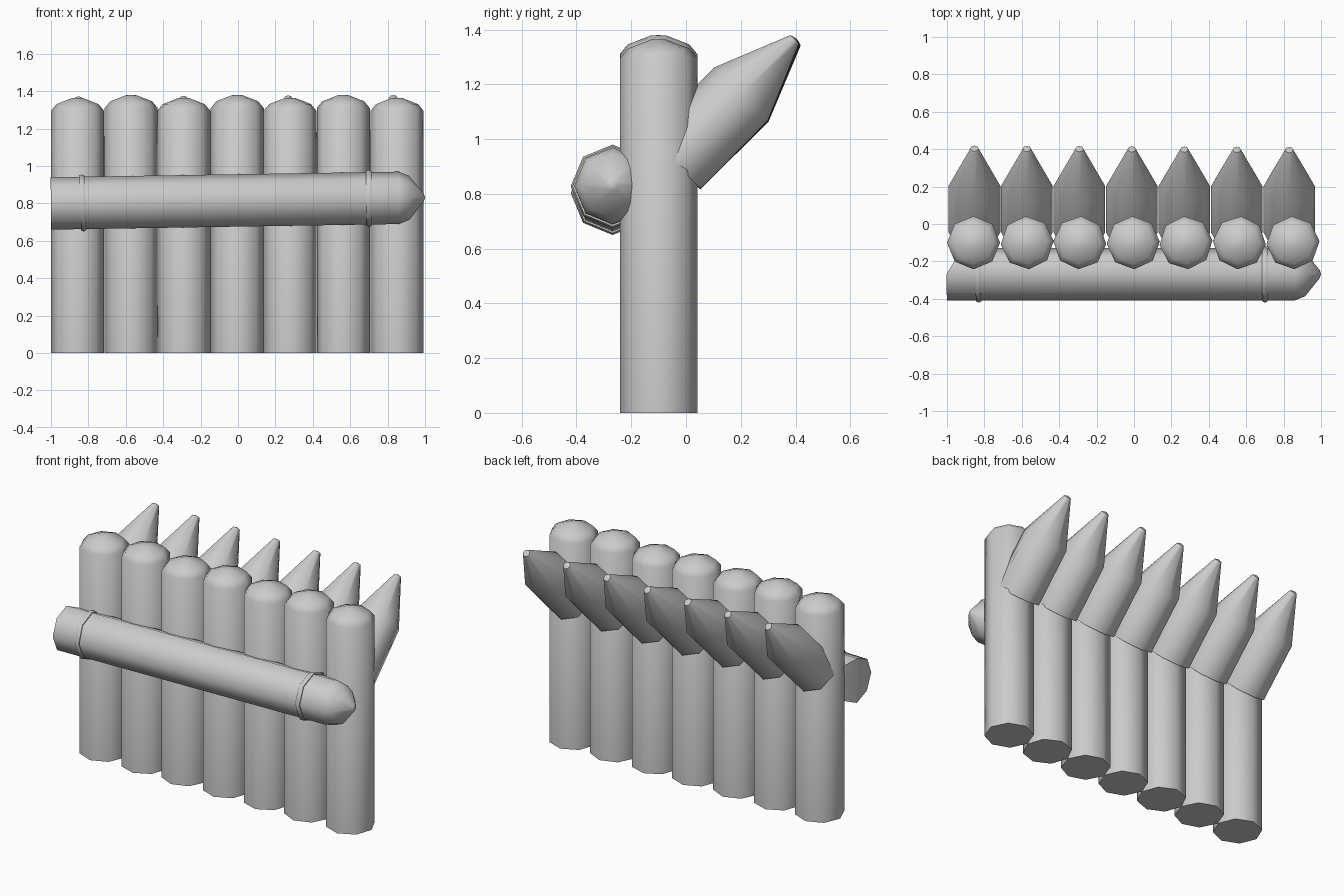
import bpy, bmesh, math
from mathutils import Matrix, Vector

if "Cube" in bpy.data.objects:
    bpy.data.objects.remove(bpy.data.objects["Cube"])


def lathe(name, profile, matrix, spin=0.0, sides=8):
    """Stack of rings (radius, height) around local z; radius 0 closes to a point."""
    bm = bmesh.new()
    rings = []
    for r, h in profile:
        if r == 0:
            rings.append([bm.verts.new((0, 0, h))])
        else:
            rings.append([bm.verts.new((r * math.cos(spin + 2 * math.pi * i / sides),
                                        r * math.sin(spin + 2 * math.pi * i / sides), h))
                          for i in range(sides)])
    for a, b in zip(rings, rings[1:]):
        for i in range(sides):
            j = (i + 1) % sides
            if len(a) == 1:
                bm.faces.new((a[0], b[j], b[i]))
            elif len(b) == 1:
                bm.faces.new((a[i], a[j], b[0]))
            else:
                bm.faces.new((a[i], a[j], b[j], b[i]))
    bmesh.ops.recalc_face_normals(bm, faces=bm.faces)
    bm.transform(matrix)
    return finish(name, bm)


def finish(name, bm):
    mesh = bpy.data.meshes.new(name)
    bm.to_mesh(mesh)
    bm.free()
    mesh.shade_smooth()
    mesh.set_sharp_from_angle(angle=math.radians(50))
    obj = bpy.data.objects.new(name, mesh)
    bpy.context.collection.objects.link(obj)
    return obj


def along(origin, direction):
    """Matrix placing local z along the direction, local x kept near world x or z."""
    return Matrix.Translation(origin) @ Vector(direction).to_track_quat('Z', 'Y').to_matrix().to_4x4()


# Upright posts with low domed tops, alternating slightly in height
post_x = [-0.858, -0.571, -0.29, -0.004, 0.278, 0.563, 0.85]
post_spin = [0, 4, -3, 2, 5, -4, 3]
for i, (x, s) in enumerate(zip(post_x, post_spin)):
    top = 1.38 if i % 2 else 1.365
    profile = [(0, 0), (0.142, 0), (0.142, top - 0.07), (0.112, top - 0.034),
               (0.03, top - 0.002), (0, top)]
    lathe(f"post_{i + 1}", profile, Matrix.Translation((x, -0.1, 0)), math.radians(s))

# Sharpened stakes leaning out behind the posts at 45 degrees
stake = [(0, 0), (0.138, 0), (0.138, 0.35), (0.022, 0.63), (0, 0.637)]
for i in range(7):
    x = -0.853 + 0.2805 * i
    lean = math.radians(45.4 - 0.15 * i)
    m = Matrix.Translation((x, -0.045, 0.915)) @ Matrix.Rotation(-lean, 4, 'X')
    lathe(f"stake_{i + 1}", stake, m)

# Cross log on the front, pointed at the right and slanted at the cut left end
start, end = Vector((-1.0, -0.268, 0.80)), Vector((1.0, -0.268, 0.832))
length = (end - start).length
frame = along(start, end - start)
log = lathe("cross_log", [(0, 0), (0.14, 0), (0.14, length - 0.14), (0.118, length - 0.085),
                          (0.02, length - 0.006), (0, length)], frame)
for v in log.data.vertices:
    if v.co.x < -0.9 and v.co.y > -0.25:
        v.co.x += 0.6 * (v.co.y + 0.268)

# Rope bands around the log
for name, x, tilt in (("left_band", -0.83, 0.02), ("right_band", 0.70, -0.01)):
    at = start.lerp(end, (x + 1) / 2)
    ring = [(0.139 + 0.014 * math.cos(a), 0.016 * math.sin(a))
            for a in [2 * math.pi * k / 6 for k in range(7)]]
    band = lathe(name, ring, along(at, (1, 0.0, 0.016 + tilt)))
    bm = bmesh.new()
    bm.from_mesh(band.data)
    bmesh.ops.remove_doubles(bm, verts=bm.verts, dist=0.0005)
    bmesh.ops.recalc_face_normals(bm, faces=bm.faces)
    bm.to_mesh(band.data)
    bm.free()
    band.data.shade_smooth()
